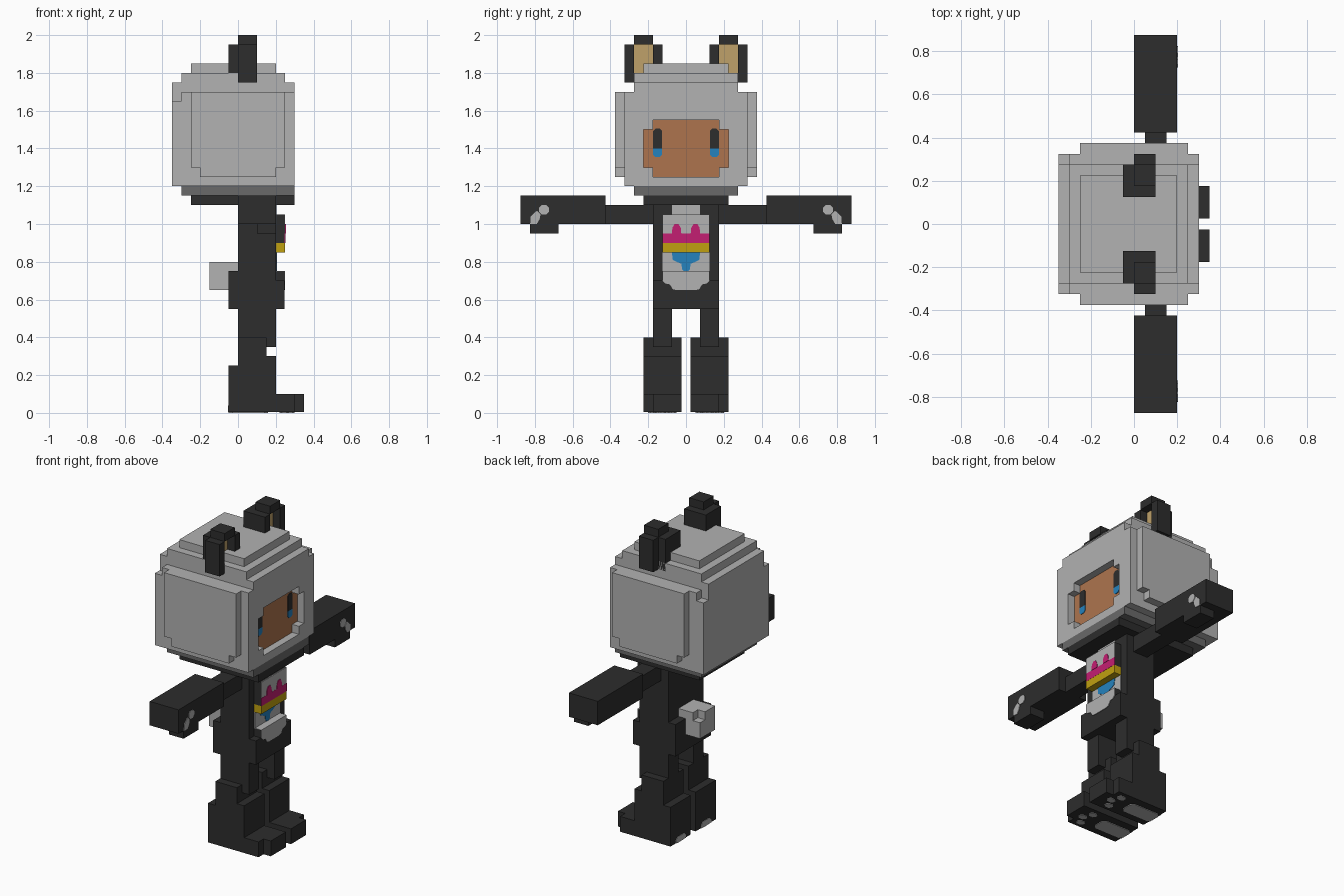
import bpy, bmesh
from mathutils import Vector

cube = bpy.data.objects.get("Cube")
if cube:
    bpy.data.objects.remove(cube, do_unlink=True)


def material(name, r, g, b):
    m = bpy.data.materials.new(name)
    m.use_nodes = True
    m.diffuse_color = (r, g, b, 1)
    m.node_tree.nodes["Principled BSDF"].inputs["Base Color"].default_value = (r, g, b, 1)
    return m


DARK = material("charcoal", .026, .026, .026)
GRAY = material("light gray", .445, .445, .445)
SHADE = material("mid gray", .144, .144, .144)
SKIN = material("skin", .42, .175, .076)
TAN = material("tan", .52, .356, .144)
PINK = material("magenta", .55, .013, .17)
GOLD = material("yellow", .527, .352, .005)
BLUE = material("blue", .018, .223, .515)


def finish(name, bm, mat):
    bmesh.ops.recalc_face_normals(bm, faces=bm.faces)
    me = bpy.data.meshes.new(name)
    bm.to_mesh(me)
    bm.free()
    me.materials.append(mat)
    ob = bpy.data.objects.new(name, me)
    bpy.context.collection.objects.link(ob)
    return ob


def blocks(name, mat, boxes, mirror=False):
    """Boxes as (x0, x1, y0, y1, z0, z1); mirror repeats them across y."""
    bm = bmesh.new()
    if mirror:
        boxes = boxes + [(a, b, -d, -c, e, f) for a, b, c, d, e, f in boxes]
    for x0, x1, y0, y1, z0, z1 in boxes:
        vs = bmesh.ops.create_cube(bm, size=1)["verts"]
        for v in vs:
            v.co = Vector((x0 if v.co.x < 0 else x1,
                           y0 if v.co.y < 0 else y1,
                           z0 if v.co.z < 0 else z1))
    return finish(name, bm, mat)


def plates(name, mat, axis, at, outlines, thick=.004, mirror=False):
    """Thin plates: outlines in (y, z) for axis x, in (x, y) for axis z."""
    bm = bmesh.new()
    for side in ((1, -1) if mirror else (1,)):
        for pts in outlines:
            co = [(at, side * a, b) if axis == "x" else (a, side * b, at) for a, b in pts]
            face = bm.faces.new([bm.verts.new(c) for c in co])
            ext = bmesh.ops.extrude_face_region(bm, geom=[face])["geom"]
            move = Vector((thick, 0, 0)) if axis == "x" else Vector((0, 0, thick))
            for v in ext:
                if isinstance(v, bmesh.types.BMVert):
                    v.co += move
    return finish(name, bm, mat)


def rect(a0, a1, b0, b1, c=0, bottom=True, top=True):
    """Rectangle with optional cut corners."""
    p = [(a0 + c, b0), (a1 - c, b0), (a1, b0 + c)] if c and bottom else [(a0, b0), (a1, b0)]
    p += [(a1, b1 - c), (a1 - c, b1), (a0 + c, b1), (a0, b1 - c)] if c and top else [(a1, b1), (a0, b1)]
    return p + [(a0, b0 + c)] if c and bottom else p


# Head: stepped hood with a sunken face opening
blocks("hood", GRAY, [
    (-.30, .25, -.325, .325, 1.20, 1.70),
    (-.35, -.30, -.325, .325, 1.20, 1.65),
    (-.35, -.30, -.275, .275, 1.65, 1.70),
    (-.35, .30, -.275, .275, 1.70, 1.75),
    (-.30, .25, -.275, .275, 1.75, 1.80),
    (-.25, .20, -.225, .225, 1.80, 1.85),
    (.25, .30, -.175, .175, 1.20, 1.25),
    (.25, .30, -.175, .175, 1.55, 1.70)])
blocks("hood_sides", GRAY, [
    (-.20, .20, .325, .375, 1.25, 1.70),
    (-.25, -.20, .325, .375, 1.30, 1.70),
    (.20, .25, .325, .375, 1.30, 1.70),
    (.25, .30, .225, .325, 1.20, 1.70),
    (.25, .30, .175, .225, 1.20, 1.30),
    (.25, .30, .175, .225, 1.50, 1.70)], True)
blocks("hood_underside", SHADE, [(-.30, .30, -.275, .275, 1.15, 1.20)])
blocks("collar", DARK, [(-.25, .30, -.225, .225, 1.10, 1.15)])
plates("face", SKIN, "x", .25, [
    rect(-.175, .175, 1.25, 1.55),
    rect(.175, .225, 1.30, 1.50),
    rect(-.225, -.175, 1.30, 1.50)])
plates("eyes", DARK, "x", .254, [rect(.127, .174, 1.40, 1.505, .012, bottom=False)], mirror=True)
plates("eye_lower", BLUE, "x", .254, [rect(.127, .174, 1.355, 1.40, .012, top=False)], mirror=True)

# Ears
blocks("ears", DARK, [
    (0, .10, .125, .175, 1.75, 1.95),
    (0, .10, .275, .325, 1.75, 1.95),
    (-.05, 0, .125, .275, 1.75, 1.95),
    (0, .045, .175, .275, 1.75, 1.95),
    (0, .10, .175, .275, 1.95, 2.0)], True)
plates("ear_inner", TAN, "x", .045, [rect(.175, .275, 1.78, 1.95)], mirror=True)

# Torso and hips
blocks("torso", DARK, [
    (0, .20, -.175, .175, .55, 1.10),
    (.20, .246, -.125, .125, .90, 1.05),
    (.20, .246, -.175, .175, .55, .70),
    (.20, .246, -.125, .125, .70, .748),
    (-.05, 0, -.175, .175, .55, .75)])
blocks("tail", GRAY, [
    (-.10, 0, -.075, .075, .65, .80),
    (-.15, -.10, -.075, .025, .65, .80),
    (-.15, -.10, .025, .075, .65, .75)])

# Shirt front
plates("chest_patch", GRAY, "x", .246, [rect(-.125, .125, .95, 1.05)])
plates("neck_patch", GRAY, "x", .20, [rect(-.075, .075, 1.05, 1.10)])
plates("waist_patch", GRAY, "x", .20, [rect(-.125, .125, .75, .85)])
plates("belly_patch", GRAY, "x", .246, [
    [(-.125, .75), (-.125, .70), (-.11, .685), (-.085, .68), (-.07, .655), (-.05, .65),
     (.05, .65), (.07, .655), (.085, .68), (.11, .685), (.125, .70), (.125, .75)]])
plates("belly_ledge", GRAY, "z", .748, [rect(.20, .25, -.125, .125)], .002)
blocks("belt", GOLD, [(.20, .25, -.125, .125, .85, .90)])
plates("chest_band", PINK, "x", .247, [rect(-.125, .125, .90, .95)])
plates("chest_peaks", PINK, "x", .247, [
    [(.025, .95), (.075, .95), (.072, .98), (.06, 1.0), (.04, 1.0), (.028, .98)]],
    .006, True)
plates("waist_drop", BLUE, "x", .203, [
    [(-.075, .85), (-.07, .81), (-.05, .80), (-.025, .79), (-.02, .76), (-.01, .75),
     (.01, .75), (.02, .76), (.025, .79), (.05, .80), (.07, .81), (.075, .85)]])

# Arms
blocks("arms", DARK, [(.05, .15, .175, .425, 1.0, 1.10)], True)
blocks("sleeves", DARK, [
    (0, .20, .425, .875, 1.0, 1.15),
    (.10, .20, .675, .825, .95, 1.0)], True)
plates("palm_pads", GRAY, "x", .20, [
    rect(.725, .777, 1.05, 1.10, .014),
    [(.77, 1.05), (.79, 1.07), (.822, 1.04), (.825, 1.0), (.79, 1.0), (.775, 1.025)]],
    mirror=True)

# Legs and feet
blocks("upper_legs", DARK, [(0, .20, .075, .175, .35, .60)], True)
blocks("lower_legs", DARK, [
    (0, .15, .025, .225, .25, .40),
    (0, .20, .025, .225, .25, .30),
    (-.05, .20, .025, .225, .10, .25)], True)
blocks("feet", DARK, [
    (-.05, .30, .025, .225, .004, .10),
    (.30, .35, .025, .175, .004, .10)], True)
plates("sole_pads", GRAY, "z", 0, [
    rect(-.05, .16, .075, .175, .02),
    rect(.22, .27, .05, .09, .012),
    rect(.25, .30, .105, .145, .012),
    rect(.22, .27, .16, .20, .012)], mirror=True)
plates("heel_pads", GRAY, "x", -.053, [rect(.075, .175, .004, .04, .018, bottom=False)],
       .003, True)
